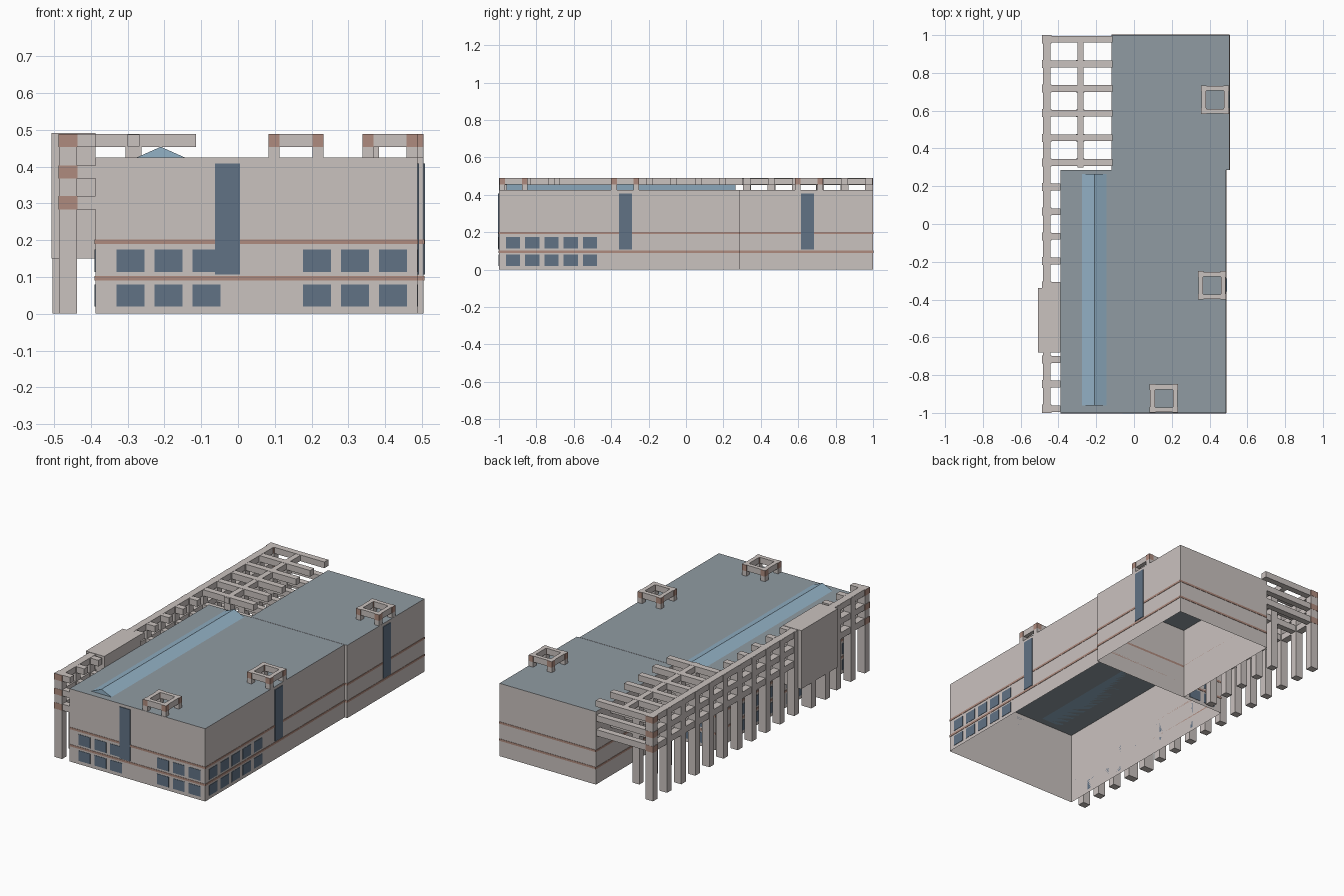
import bpy, bmesh

cube = bpy.data.objects.get("Cube")
if cube:
    bpy.data.objects.remove(cube, do_unlink=True)


def material(name, rgb):
    m = bpy.data.materials.new(name)
    m.use_nodes = True
    m.diffuse_color = (*rgb, 1)
    m.node_tree.nodes["Principled BSDF"].inputs["Base Color"].default_value = (*rgb, 1)
    return m


WALL = material("warm grey concrete", (0.59, 0.54, 0.52))
ROOF = material("blue grey roofing", (0.28, 0.33, 0.365))
GLASS = material("dark window glass", (0.12, 0.17, 0.235))
SKY = material("pale blue skylight", (0.29, 0.44, 0.56))
RED = material("dusty red trim", (0.43, 0.26, 0.21))


def boxes(name, items, mats, rule=None, open_bottom=False):
    """One object of many boxes, each (x0, x1, y0, y1, z0, z1)."""
    bm = bmesh.new()
    for x0, x1, y0, y1, z0, z1 in items:
        cube = bmesh.ops.create_cube(bm, size=1)
        for v in cube["verts"]:
            v.co = (x1 if v.co.x > 0 else x0,
                    y1 if v.co.y > 0 else y0,
                    z1 if v.co.z > 0 else z0)
    bm.normal_update()
    if open_bottom:
        low = [f for f in bm.faces if f.normal.z < -0.5]
        bmesh.ops.delete(bm, geom=low, context='FACES_ONLY')
    if rule:
        for f in bm.faces:
            f.material_index = rule(f)
    return finish(name, bm, mats)


def finish(name, bm, mats):
    me = bpy.data.meshes.new(name)
    bm.to_mesh(me)
    bm.free()
    for m in mats:
        me.materials.append(m)
    ob = bpy.data.objects.new(name, me)
    bpy.context.collection.objects.link(ob)
    return ob


def top_is_second(f):
    return 1 if f.normal.z > 0.5 else 0


# Building blocks, hollow and open underneath
T = 0.002
HIGH = 0.425
FRONT = (-0.388, 0.488, -1.0, 0.285)
BACK = (-0.118, 0.505, 0.287, 1.0)
for name, block in (("front_block", FRONT), ("back_block", BACK)):
    boxes(name, [(*block, 0, HIGH)], [WALL, ROOF], top_is_second, True)

# Red bands around both blocks
bands = []
for x0, x1, y0, y1 in (FRONT, BACK):
    for z in (0.09, 0.19):
        h = (z, z + 0.012)
        bands += [(x0 - T, x0, y0, y1, *h), (x1, x1 + T, y0, y1, *h),
                  (x0, x1, y0 - T, y0, *h), (x0, x1, y1, y1 + T, *h)]
boxes("wall_bands", bands, [RED])

# Windows as thin plates
W = 0.076
ROWS = ((0.02, 0.08), (0.113, 0.175))
panes = []
for z in ROWS:
    for start in (-0.33, 0.177):
        for i in range(3):
            x = start + i * 0.103
            panes.append((x, x + W, -1 - T, -1, *z))
    for i in range(5):
        y = -0.963 + i * 0.103
        panes.append((FRONT[1], FRONT[1] + T, y, y + W, *z))
    for i in range(12):
        y = -0.963 + i * 0.103
        panes.append((FRONT[0] - T, FRONT[0], y, y + W, *z))
    for i in range(2):
        x = -0.34 + i * 0.103
        panes.append((x, x + W, FRONT[3], FRONT[3] + T, *z))
boxes("windows", panes, [GLASS])

TALL = (0.107, 0.408)
D = 2 * T
boxes("tall_windows", [
    (-0.062, 0.005, -1 - D, -1, *TALL),
    (FRONT[1], FRONT[1] + D, -0.358, -0.289, *TALL),
    (BACK[1], BACK[1] + D, 0.615, 0.684, *TALL)], [GLASS])

# Gabled skylight
bm = bmesh.new()
ends = [[bm.verts.new(p) for p in ((-0.275, y, HIGH), (-0.145, y, HIGH), (-0.21, y, 0.454))]
        for y in (-0.96, 0.265)]
bm.faces.new(ends[0])
bm.faces.new(ends[1][::-1])
for i in range(3):
    j = (i + 1) % 3
    bm.faces.new((ends[0][i], ends[1][i], ends[1][j], ends[0][j]))
bmesh.ops.recalc_face_normals(bm, faces=bm.faces)
finish("skylight", bm, [SKY])


# Square roof frames on four legs, with red corner joints
def roof_frame(name, x0, y0, s=0.15, b=0.03):
    x1, y1, e = x0 + s, y0 + s, 0.003
    low, top = 0.454, 0.489
    rails = [(x0 + b, x1 - b, y + e, y + b - e, low, top) for y in (y0, y1 - b)]
    rails += [(x + e, x + b - e, y0 + b, y1 - b, low, top) for x in (x0, x1 - b)]
    corners = [(x, x + b, y, y + b) for x in (x0, x1 - b) for y in (y0, y1 - b)]
    boxes(name + "_rails", rails, [WALL])
    boxes(name + "_legs", [(*c, HIGH, low) for c in corners], [WALL])
    boxes(name + "_joints", [(*c, low, top) for c in corners], [RED, WALL], top_is_second)


roof_frame("front_roof_frame", 0.083, -0.998)
roof_frame("side_roof_frame", 0.338, -0.4)
roof_frame("back_roof_frame", 0.354, 0.583)

# Colonnade along the side, with three levels of beams
N = 16
STEPS = [0.978 - i * 1.956 / (N - 1) for i in range(N)]
LEVELS = ((0.283, 0.32), (0.368, 0.403), (0.453, 0.489))
ROOM = (-0.507, -0.388, -0.68, -0.34)
cols, inner_cols, cross = [], [], []
for y in STEPS:
    under_room = ROOM[2] < y < ROOM[3]
    if under_room:
        cols.append((-0.505, -0.44, y - 0.021, y + 0.021, 0, 0.15))
        continue
    cols.append((-0.486, -0.438, y - 0.021, y + 0.021, 0, 0.488))
    in_court = y > FRONT[3]
    if in_court and y < 0.95:
        inner_cols.append((-0.306, -0.262, y - 0.02, y + 0.02, 0, 0.454))
    for z in LEVELS:
        end = FRONT[0]
        if in_court:
            end = -0.114 if z[0] > HIGH else BACK[0]
        cross.append((-0.44, end, y - 0.018, y + 0.018, *z))
boxes("outer_columns", cols, [WALL])
boxes("inner_columns", inner_cols, [WALL])
boxes("cross_beams", cross, [WALL])
boxes("long_beams", [(-0.483, -0.442, -0.995, 0.995, *z) for z in LEVELS], [WALL])
boxes("inner_long_beam", [(-0.3, -0.268, 0.3, 0.995, 0.455, 0.488)], [WALL])

# Red joints at both ends of the colonnade
joints = [(-0.488, -0.437, y - 0.022, y + 0.022, *z)
          for y in (STEPS[0], STEPS[-1]) for z in LEVELS]
boxes("column_joints", joints, [RED, WALL], top_is_second)

# Projecting side room
boxes("side_room", [(*ROOM, 0.15, 0.491)], [WALL])
